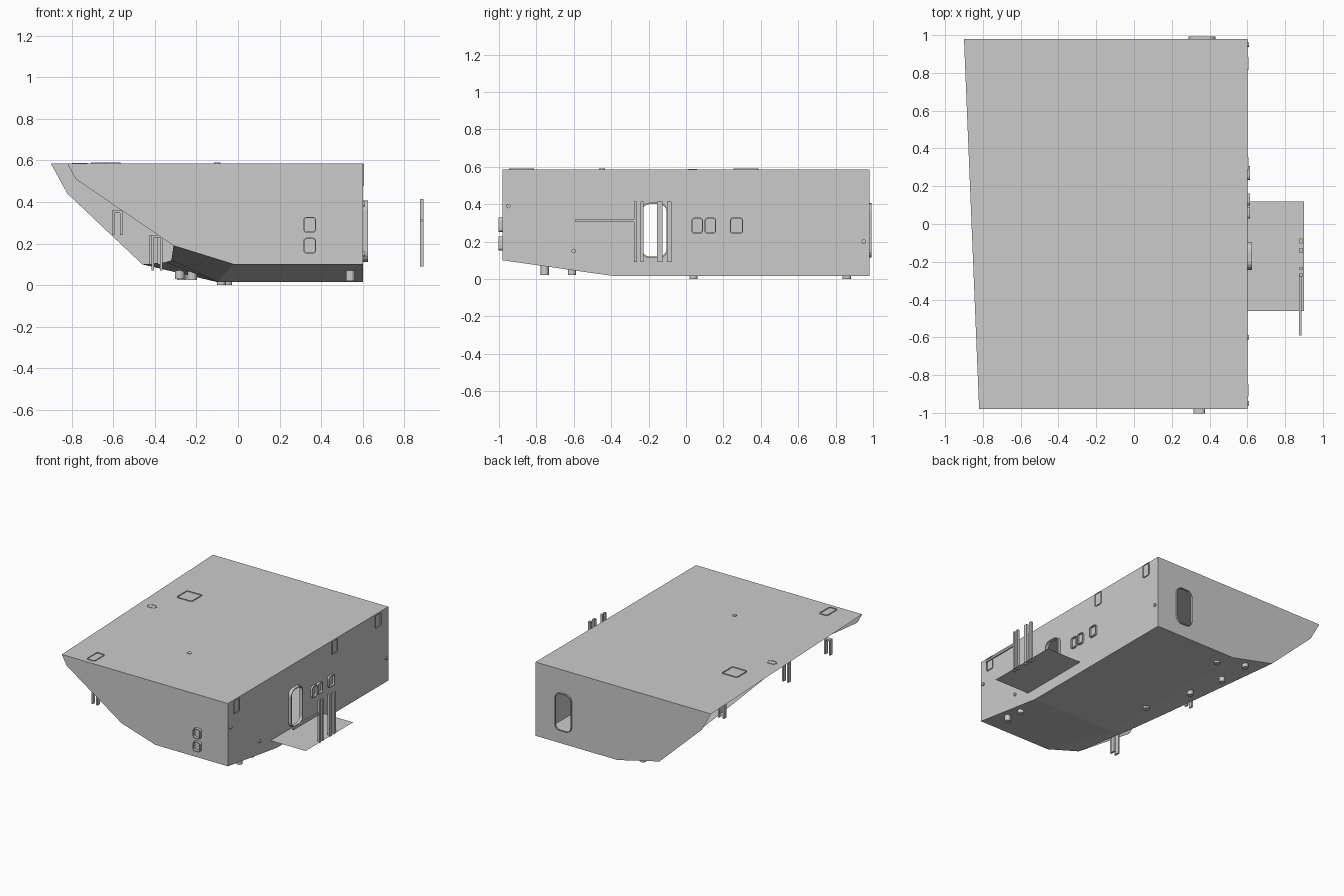
import bpy, bmesh, math
from mathutils import Vector

cube = bpy.data.objects.get("Cube")
if cube:
    bpy.data.objects.remove(cube, do_unlink=True)

grey = bpy.data.materials.new("light grey")
grey.use_nodes = True
grey.diffuse_color = (0.6, 0.6, 0.6, 1)
grey.node_tree.nodes["Principled BSDF"].inputs["Base Color"].default_value = grey.diffuse_color


def finish(name, bm, outward=False):
    """Turn a bmesh into a named grey object."""
    bm.normal_update()
    if outward:
        for f in bm.faces:
            if f.normal.dot(f.calc_center_median() - Vector((0, 0, 0.3))) < 0:
                f.normal_flip()
    else:
        bmesh.ops.recalc_face_normals(bm, faces=bm.faces)
    me = bpy.data.meshes.new(name)
    bm.to_mesh(me)
    bm.free()
    me.materials.append(grey)
    ob = bpy.data.objects.new(name, me)
    bpy.context.collection.objects.link(ob)
    return ob


# Maps from a flat (u, v, outward depth d) to each face of the hull
def on_side(u, v, d=0): return (0.6 + d, u, v)
def on_front(u, v, d=0): return (u, -0.98 - d, v)
def on_back(u, v, d=0): return (u, 0.98 + d, v)
def on_roof(u, v, d=0): return (u, v, 0.585 + d)


def rounded(u, v, w, h, r, steps=5):
    """Outline of a rounded rectangle centred on u, v."""
    pts = []
    for i, (sx, sy) in enumerate(((1, 1), (-1, 1), (-1, -1), (1, -1))):
        for k in range(steps):
            a = math.pi / 2 * (i + k / (steps - 1))
            pts.append((u + sx * (w / 2 - r) + r * math.cos(a),
                        v + sy * (h / 2 - r) + r * math.sin(a)))
    return pts


def panel(name, place, outline, hole=None):
    """Thin flat wall with an optional opening."""
    bm = bmesh.new()
    edges = []
    for loop in (outline, hole):
        if loop:
            vs = [bm.verts.new(place(*p)) for p in loop]
            edges += [bm.edges.new((vs[i - 1], vs[i])) for i in range(len(vs))]
    bmesh.ops.triangle_fill(bm, edges=edges, use_beauty=True)
    return finish(name, bm, True)


def frame(name, place, u, v, w, h, r, t, depth):
    """Raised rounded frame of width t around an opening."""
    bm = bmesh.new()
    inner = rounded(u, v, w, h, r)
    outer = rounded(u, v, w + 2 * t, h + 2 * t, r + t)
    rings = [[bm.verts.new(place(*p, d)) for p in loop]
             for loop, d in ((inner, 0), (inner, depth), (outer, depth), (outer, 0))]
    n = len(inner)
    for k in range(4):
        a, b = rings[k - 1], rings[k]
        for i in range(n):
            bm.faces.new((a[i - 1], a[i], b[i], b[i - 1]))
    return finish(name, bm)


def box(name, lo, hi):
    bm = bmesh.new()
    bmesh.ops.create_cube(bm, size=1)
    for v in bm.verts:
        v.co = [l + (c + 0.5) * (h - l) for c, l, h in zip(v.co, lo, hi)]
    return finish(name, bm)


def rod(name, a, b, radius, sides=16):
    """Cylinder from a to b."""
    a, b = Vector(a), Vector(b)
    bm = bmesh.new()
    bmesh.ops.create_cone(bm, cap_ends=True, segments=sides, radius1=radius,
                          radius2=radius, depth=(b - a).length)
    q = Vector((0, 0, 1)).rotation_difference(b - a)
    for v in bm.verts:
        v.co = q @ v.co + (a + b) / 2
    return finish(name, bm)


# Hull shell, open on the -x side
DOOR_SIDE = (-0.17, 0.26, 0.13, 0.28, 0.04)
DOOR_BACK = (0.36, 0.26, 0.13, 0.28, 0.04)
panel("roof", on_roof, [(-0.82, -0.98), (0.6, -0.98), (0.6, 0.98), (-0.9, 0.98)])
panel("side_wall", on_side, [(-0.98, 0.1), (-0.38, 0.015), (0.98, 0.015),
                             (0.98, 0.585), (-0.98, 0.585)], rounded(*DOOR_SIDE))
panel("front_wall", on_front, [(-0.82, 0.585), (-0.78, 0.51), (-0.31, 0.19),
                               (-0.02, 0.1), (0.6, 0.1), (0.6, 0.585)])
panel("back_wall", on_back, [(-0.9, 0.585), (-0.82, 0.44), (-0.46, 0.1), (-0.1, 0.015),
                             (0.6, 0.015), (0.6, 0.585)], rounded(*DOOR_BACK))

# Floor rows: y, chine x, chine z, crease x, flat z
bm = bmesh.new()
rows = [[bm.verts.new(p) for p in ((cx, y, cz), (kx, y, z), (0.6, y, z))]
        for y, cx, cz, kx, z in ((-0.98, -0.31, 0.19, -0.02, 0.1), (-0.38, -0.32, 0.12, -0.1, 0.015),
                                 (-0.06, -0.35, 0.11, -0.1, 0.015), (0.98, -0.46, 0.1, -0.1, 0.015))]
for a, b in zip(rows, rows[1:]):
    for i in range(2):
        bm.faces.new((a[i], a[i + 1], b[i + 1], b[i]))
finish("floor", bm, True)

# Door and window frames
frame("side_door_frame", on_side, *DOOR_SIDE, 0.008, 0.025)
frame("back_door_frame", on_back, *DOOR_BACK, 0.006, 0.012)
for i, v in enumerate((0.19, 0.29)):
    frame(f"front_window_{i}", on_front, 0.345, v, 0.05, 0.065, 0.012, 0.006, 0.022)
for i, (u, w) in enumerate(((0.06, 0.05), (0.13, 0.05), (0.27, 0.06))):
    frame(f"side_window_{i}", on_side, u, 0.285, w, 0.075, 0.012, 0.006, 0.015)
for i, u in enumerate((-0.88, 0.32, 0.85)):
    frame(f"upper_side_panel_{i}", on_side, u, 0.53, 0.06, 0.095, 0.003, 0.004, 0.006)

# Roof hatches, vent and ring
frame("large_hatch", on_roof, -0.64, 0.32, 0.12, 0.12, 0.008, 0.007, 0.005)
frame("small_hatch", on_roof, -0.6, -0.88, 0.06, 0.12, 0.008, 0.006, 0.005)
frame("roof_ring", on_roof, -0.76, 0.035, 0.065, 0.04, 0.019, 0.005, 0.003)
rod("roof_vent", (-0.1, -0.45, 0.58), (-0.1, -0.45, 0.59), 0.016)

# Thin seams lying on the roof
seams = [((-0.5, 0.565), (-0.28, 0.61)), ((0.1, 0.62), (0.595, 0.63)),
         ((0.46, 0.68), (0.46, 0.975)), ((0.46, 0.49), (0.55, 0.37)),
         ((0.57, 0.27), (0.585, -0.05)), ((-0.4, -0.32), (-0.34, -0.7)),
         ((-0.06, -0.64), (0.58, -0.64))]
for i, (a, b) in enumerate(seams):
    a, b = Vector(a), Vector(b)
    n = (b - a).normalized().orthogonal() * 0.005
    panel(f"roof_seam_{i}", lambda u, v: on_roof(u, v, 0.001), [a + n, b + n, b - n, a - n])

# Boarding platform and railing
panel("platform", lambda u, v: (u, v, 0.1), [(0.6, -0.46), (0.9, -0.46), (0.9, 0.12), (0.6, 0.12)])
for i, (y, w) in enumerate(((-0.27, 0.016), (-0.235, 0.016), (-0.14, 0.028), (-0.09, 0.024))):
    box(f"rail_post_{i}", (0.875, y - w / 2, 0.09), (0.892, y + w / 2, 0.415))
box("rail_bar", (0.874, -0.59, 0.305), (0.886, -0.27, 0.319))

# Underside stubs and discs
rod("drain_stub_large", (0.54, -0.755, 0.02), (0.54, -0.755, 0.08), 0.022)
rod("drain_stub_small", (0.54, -0.61, 0.02), (0.54, -0.61, 0.06), 0.022)
for i, (x, y, z) in enumerate(((-0.08, 0.04, 0.01), (-0.22, 0.36, 0.035),
                               (-0.28, 0.64, 0.04), (-0.27, 0.91, 0.035), (-0.05, 0.86, 0.01))):
    rod(f"hull_fitting_{i}", (x, y, z - 0.01), (x, y, z + 0.03), 0.022)
for i, (u, v) in enumerate(((-0.95, 0.39), (-0.6, 0.15), (0.95, 0.2))):
    rod(f"side_fitting_{i}", on_side(u, v), on_side(u, v, 0.01), 0.012)

# Paired brackets below the open side
for i, (x, y, lo, hi) in enumerate(((-0.58, -0.91, 0.24, 0.36), (-0.39, -0.67, 0.07, 0.24),
                                    (-0.4, 0.13, 0.1, 0.24))):
    for s in (-1, 1):
        box(f"bracket_{i}_leg_{s}", (x + s * 0.02 - 0.006, y - 0.015, lo),
            (x + s * 0.02 + 0.006, y + 0.015, hi))
    box(f"bracket_{i}_top", (x - 0.026, y - 0.015, hi - 0.012), (x + 0.026, y + 0.015, hi))

# Bring the lowest fitting onto the ground
low = min(v.co.z for o in bpy.context.scene.objects if o.type == 'MESH' for v in o.data.vertices)
for o in bpy.context.scene.objects:
    if o.type == 'MESH':
        o.location.z -= low
